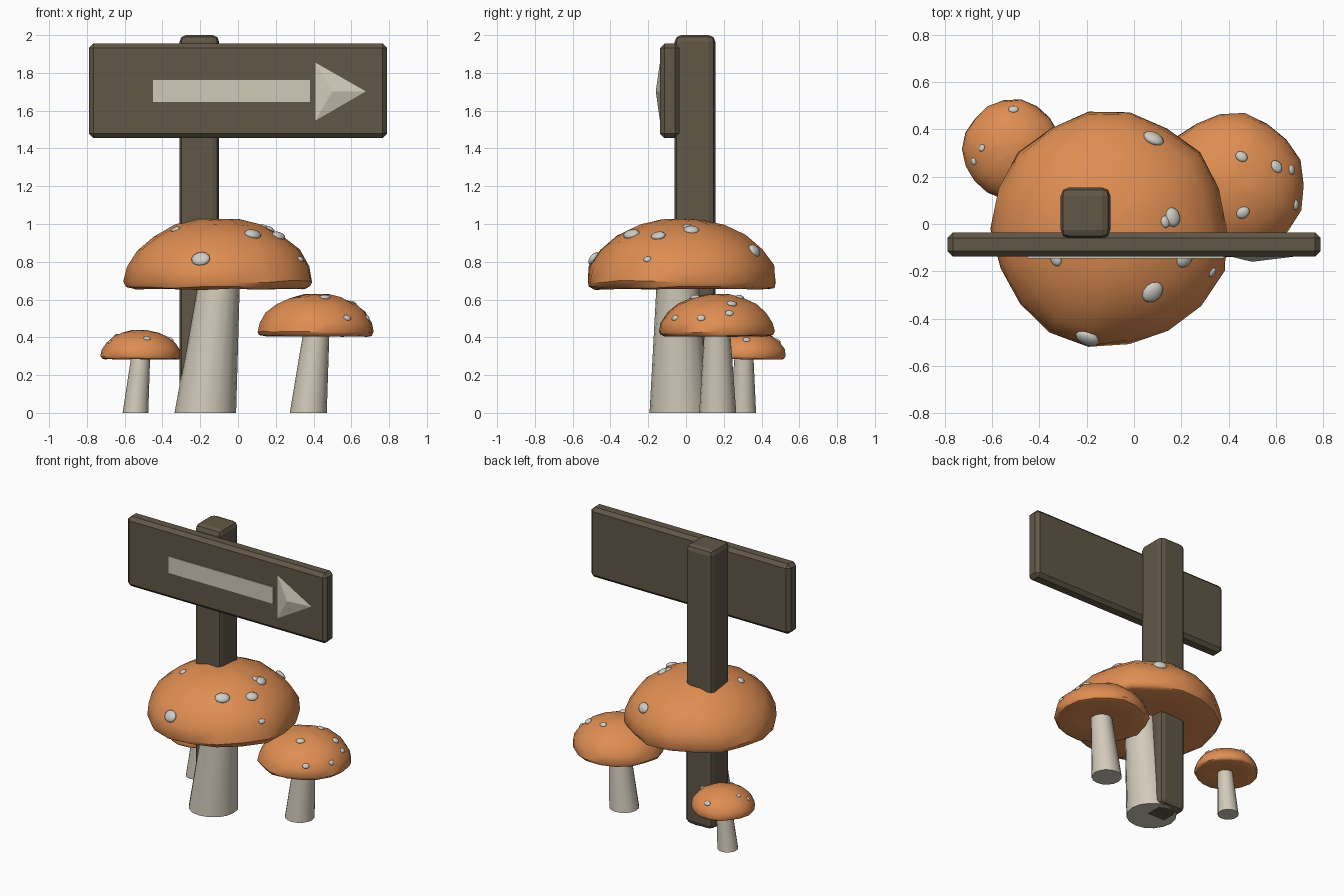
import bpy
import bmesh
import math
import random
from mathutils import Matrix, Vector
from mathutils.bvhtree import BVHTree

random.seed(7)
if "Cube" in bpy.data.objects:
    bpy.data.objects.remove(bpy.data.objects["Cube"])


def material(name, r, g, b):
    m = bpy.data.materials.new(name)
    m.use_nodes = True
    m.diffuse_color = (r, g, b, 1)
    bsdf = m.node_tree.nodes["Principled BSDF"]
    bsdf.inputs["Base Color"].default_value = (r, g, b, 1)
    bsdf.inputs["Roughness"].default_value = 0.9
    return m


WOOD = material("brown wood", 0.12, 0.095, 0.063)
ORANGE = material("cap orange", 0.74, 0.27, 0.085)
CREAM = material("cream", 0.64, 0.59, 0.49)
SPOT = material("pale spot", 0.62, 0.61, 0.56)


def finish(bm, name, mat, smooth_angle=None):
    """Turn a bmesh into a named object with one material."""
    bmesh.ops.recalc_face_normals(bm, faces=bm.faces)
    mesh = bpy.data.meshes.new(name)
    bm.to_mesh(mesh)
    bm.free()
    mesh.materials.append(mat)
    if smooth_angle:
        mesh.shade_smooth()
        mesh.set_sharp_from_angle(angle=math.radians(smooth_angle))
    obj = bpy.data.objects.new(name, mesh)
    bpy.context.collection.objects.link(obj)
    return obj


def box(name, low, high, mat, bevel=0, segments=1):
    """Box between two corners, with chamfered or rounded edges."""
    low, high = Vector(low), Vector(high)
    bm = bmesh.new()
    bmesh.ops.create_cube(bm, size=1)
    bmesh.ops.scale(bm, vec=high - low, verts=bm.verts)
    bmesh.ops.translate(bm, vec=(low + high) / 2, verts=bm.verts)
    if bevel:
        bmesh.ops.bevel(bm, geom=bm.edges[:], offset=bevel, segments=segments,
                        profile=0.5, affect='EDGES')
    return finish(bm, name, mat)


def bridge(bm, a, b):
    for i in range(len(a)):
        j = (i + 1) % len(a)
        bm.faces.new((a[i], a[j], b[j], b[i]))


def stem(name, base, base_r, top, top_r):
    """Leaning tapered stem."""
    bm = bmesh.new()
    rings = []
    for centre, r in ((base, base_r), (top, top_r)):
        ring = []
        for i in range(16):
            a = math.tau * i / 16
            offset = Vector((math.cos(a), math.sin(a), 0)) * r
            ring.append(bm.verts.new(Vector(centre) + offset))
        bm.faces.new(ring)
        rings.append(ring)
    bridge(bm, *rings)
    finish(bm, name, CREAM, 40)


# Radius and height of the cap outline, from underside to crown
CAP = [(0.5, 0.05), (0.92, 0.01), (0.97, 0.03), (1.0, 0.09), (0.97, 0.25),
       (0.86, 0.42), (0.68, 0.57), (0.45, 0.68), (0.22, 0.735)]


def cap(name, centre, radius, spots):
    """Lumpy mushroom cap with raised spots seated on its surface."""
    bm = bmesh.new()
    sides = 18
    lumps = [random.uniform(-0.025, 0.025) for _ in range(sides)]
    place = Matrix.Translation(centre) @ Matrix.Scale(radius, 4)

    def vert(x, y, z):
        return bm.verts.new(place @ Vector((x, y, z)))

    rings = []
    for r, z in CAP:
        ring = []
        for i in range(sides):
            a = math.tau * i / sides
            k = r * (1 + lumps[i] + random.uniform(-0.012, 0.012))
            lift = random.uniform(-0.012, 0.012)
            ring.append(vert(k * math.cos(a), k * math.sin(a), z + lift))
        rings.append(ring)
    for a, b in zip(rings, rings[1:]):
        bridge(bm, a, b)
    for ring, height in ((rings[0], 0.06), (rings[-1], 0.745)):
        tip = vert(0, 0, height)
        for i in range(sides):
            bm.faces.new((ring[i], ring[(i + 1) % sides], tip))
    bmesh.ops.recalc_face_normals(bm, faces=bm.faces)
    tree = BVHTree.FromBMesh(bm)
    finish(bm, name, ORANGE, 38)

    bm = bmesh.new()
    for x, y, z, size in spots:
        spot, normal, _, _ = tree.find_nearest(Vector((x, y, z)))
        turn = normal.to_track_quat('Z', 'Y').to_matrix().to_4x4()
        shape = Matrix.Diagonal((size, size * 0.8, size * 0.45, 1))
        bmesh.ops.create_uvsphere(bm, u_segments=12, v_segments=8, radius=1,
                                  matrix=Matrix.Translation(spot) @ turn @ shape)
    finish(bm, name + "_spots", SPOT, 60)


# Signpost and board
box("post", (-0.31, -0.06, 0), (-0.1, 0.155, 2), WOOD, 0.035, 2)
box("sign_board", (-0.79, -0.138, 1.455), (0.79, -0.035, 1.955), WOOD, 0.024)

# Arrow: flat shaft and shallow pyramid head
box("arrow_shaft", (-0.45, -0.145, 1.645), (0.38, -0.137, 1.763), CREAM)
bm = bmesh.new()
corners = [bm.verts.new(p) for p in
           ((0.405, -0.137, 1.54), (0.405, -0.137, 1.862), (0.685, -0.137, 1.702))]
peak = bm.verts.new((0.5, -0.16, 1.702))
bm.faces.new(corners)
for i in range(3):
    bm.faces.new((corners[i], corners[(i + 1) % 3], peak))
finish(bm, "arrow_head", CREAM)

# Large mushroom
stem("large_stem", (-0.173, -0.03, 0), 0.163, (-0.1, -0.045, 0.7), 0.11)
cap("large_cap", (-0.105, -0.02, 0.65), 0.505, [
    (-0.2, -0.49, 0.82, 0.052), (0.08, -0.29, 0.95, 0.05),
    (0.17, 0.03, 0.98, 0.042), (0.14, 0.01, 1, 0.026),
    (0.09, 0.38, 0.87, 0.046), (0.34, -0.21, 0.82, 0.022),
    (-0.33, -0.15, 0.97, 0.03), (0.22, -0.15, 0.95, 0.042)])

# Medium mushroom on the left side
stem("medium_stem", (0.372, 0.168, 0), 0.098, (0.415, 0.165, 0.43), 0.069)
cap("medium_cap", (0.415, 0.165, 0.402), 0.305, [
    (0.455, 0.285, 0.61, 0.027), (0.6, 0.24, 0.57, 0.029),
    (0.67, 0.23, 0.53, 0.022), (0.46, 0.05, 0.6, 0.03),
    (0.69, 0.08, 0.505, 0.022), (0.58, -0.06, 0.505, 0.023)])

# Small mushroom on the right side
stem("small_stem", (-0.543, 0.303, 0), 0.068, (-0.515, 0.307, 0.3), 0.05)
cap("small_cap", (-0.515, 0.317, 0.282), 0.21, [
    (-0.51, 0.485, 0.38, 0.022), (-0.64, 0.32, 0.4, 0.016),
    (-0.675, 0.265, 0.37, 0.016), (-0.48, 0.17, 0.4, 0.02),
    (-0.36, 0.32, 0.38, 0.02)])
